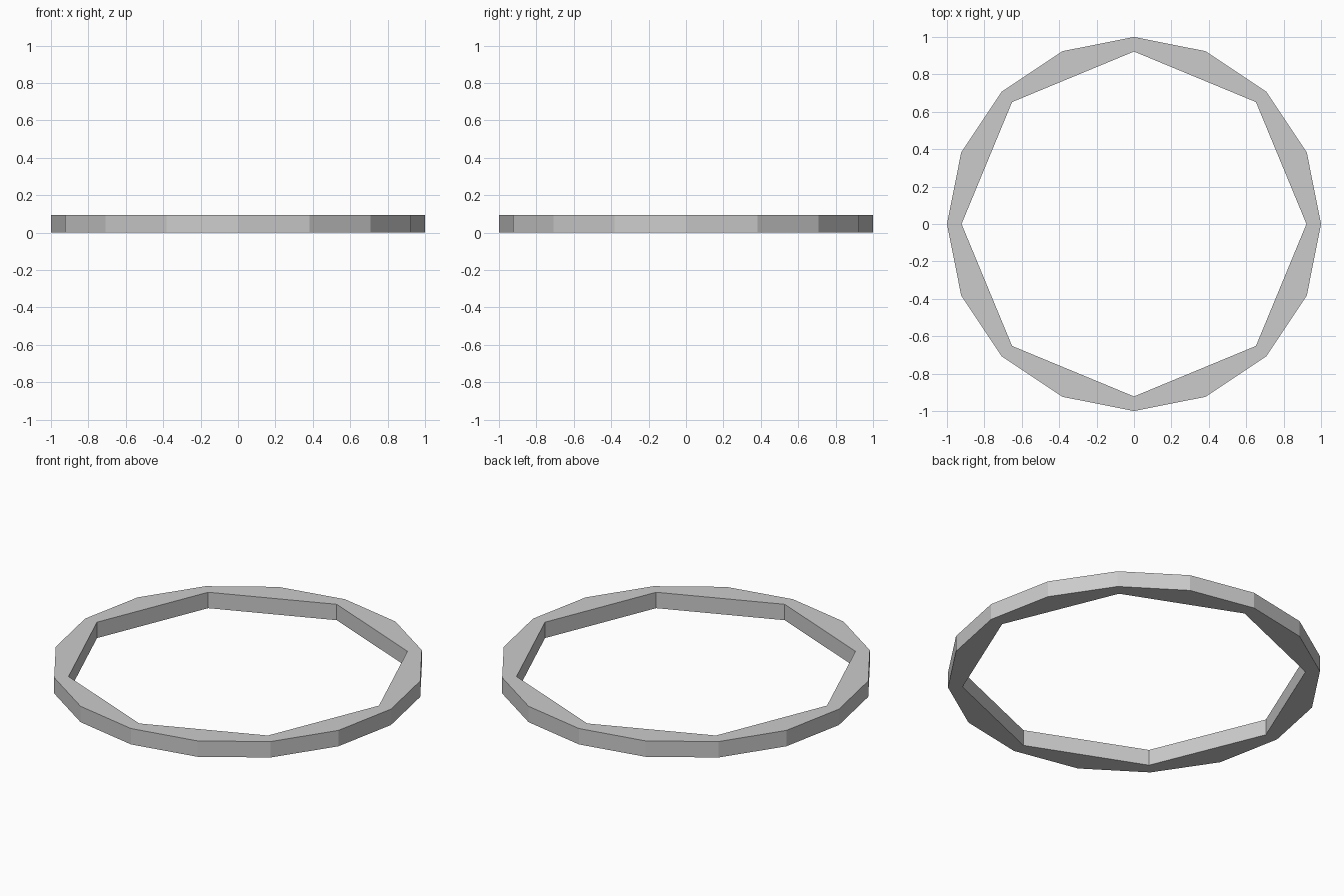
import bpy, bmesh
from math import cos, sin, pi

if "Cube" in bpy.data.objects:
    bpy.data.objects.remove(bpy.data.objects["Cube"])

OUTER_R, INNER_R, HEIGHT = 1.0, 0.922, 0.094
OUTER_N, INNER_N = 16, 8

bm = bmesh.new()


def ring(radius, count, z):
    return [bm.verts.new((radius * cos(2 * pi * i / count),
                          radius * sin(2 * pi * i / count), z)) for i in range(count)]


# 16-sided outside, 8-sided hole
out_low, out_top = ring(OUTER_R, OUTER_N, 0), ring(OUTER_R, OUTER_N, HEIGHT)
in_low, in_top = ring(INNER_R, INNER_N, 0), ring(INNER_R, INNER_N, HEIGHT)

# Vertical walls
for low, top in ((out_low, out_top), (in_low, in_top)):
    n = len(low)
    for i in range(n):
        j = (i + 1) % n
        bm.faces.new((low[i], low[j], top[j], top[i]))

# Flat top and bottom: each hole side spans two outer sides
for outer, inner in ((out_low, in_low), (out_top, in_top)):
    for i in range(INNER_N):
        bm.faces.new((inner[i], outer[2 * i], outer[2 * i + 1],
                      outer[(2 * i + 2) % OUTER_N], inner[(i + 1) % INNER_N]))

bmesh.ops.recalc_face_normals(bm, faces=bm.faces[:])
mesh = bpy.data.meshes.new("ring_band")
bm.to_mesh(mesh)
bm.free()
bpy.context.collection.objects.link(bpy.data.objects.new("ring_band", mesh))
